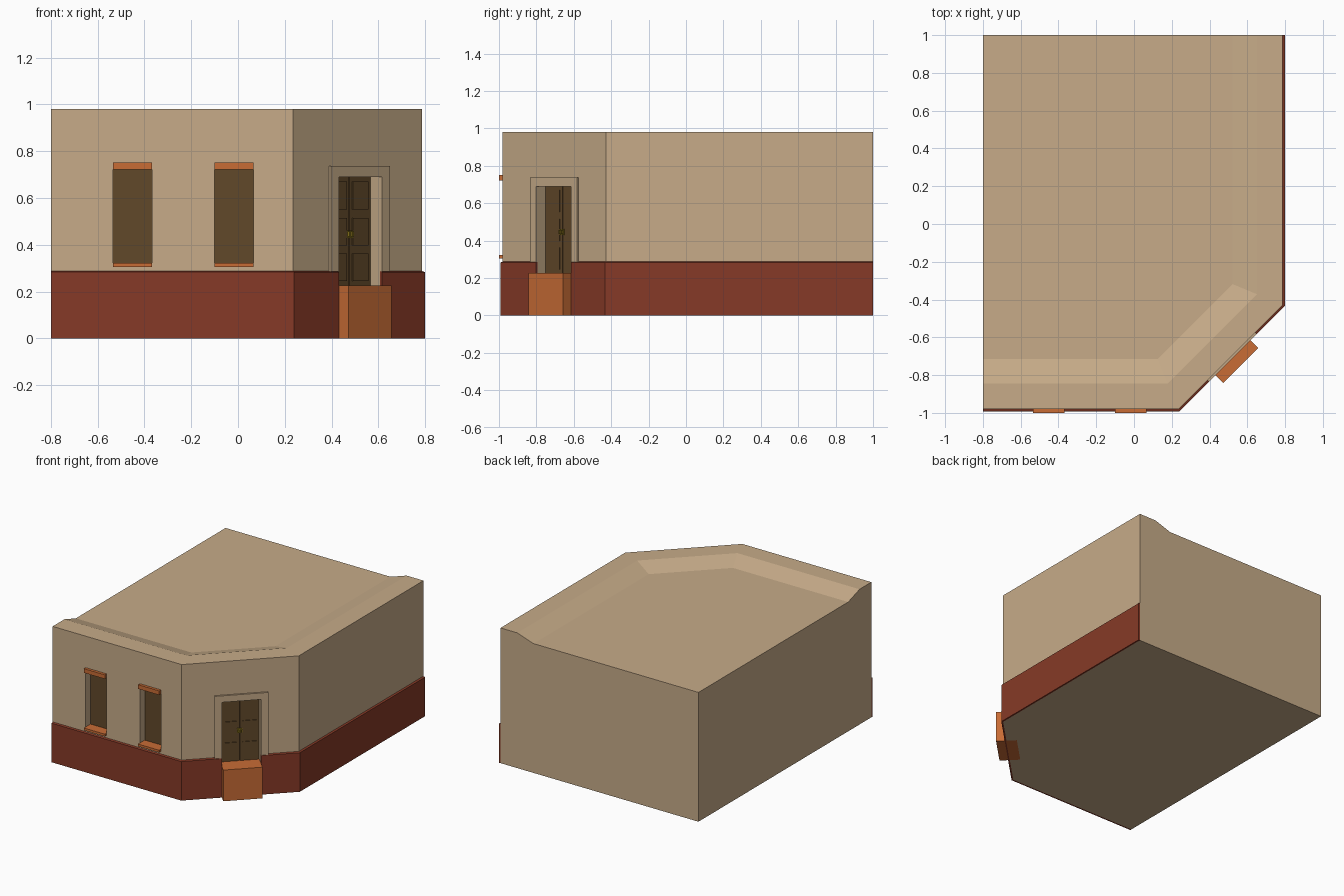
import bpy, bmesh, math
from mathutils import Matrix

if "Cube" in bpy.data.objects:
    bpy.data.objects.remove(bpy.data.objects["Cube"])

LEFT, BACK, FRONT, RIGHT = -0.8, 1.0, -0.98, 0.787
DIAG = 1.215            # chamfered corner lies on x - y = DIAG
DOOR_W, DEPTH = 0.131, 0.07


def material(name, rgb):
    m = bpy.data.materials.new(name)
    m.diffuse_color = (*rgb, 1)
    m.use_nodes = True
    m.node_tree.nodes["Principled BSDF"].inputs["Base Color"].default_value = m.diffuse_color
    return m


PLASTER = material("plaster", (0.57, 0.41, 0.25))
RED = material("red_plinth", (0.24, 0.042, 0.02))
ORANGE = material("terracotta", (0.58, 0.15, 0.036))
WOOD = material("dark_wood", (0.12, 0.066, 0.023))
BRASS = material("brass", (0.26, 0.18, 0.012))


def finish(name, bm, mat=None):
    bmesh.ops.recalc_face_normals(bm, faces=bm.faces[:])
    me = bpy.data.meshes.new(name)
    bm.to_mesh(me)
    bm.free()
    ob = bpy.data.objects.new(name, me)
    bpy.context.collection.objects.link(ob)
    if mat:
        me.materials.append(mat)
    return ob


def boxes(name, ranges, mat=None, frame=Matrix()):
    """One object made of boxes given as (x0, x1, y0, y1, z0, z1)."""
    bm = bmesh.new()
    for x0, x1, y0, y1, z0, z1 in ranges:
        m = (frame @ Matrix.Translation(((x0 + x1) / 2, (y0 + y1) / 2, (z0 + z1) / 2))
             @ Matrix.Diagonal((x1 - x0, y1 - y0, z1 - z0, 1)))
        bmesh.ops.create_cube(bm, size=1, matrix=m)
    return finish(name, bm, mat)


def street_line(d):
    """Front, corner and right wall line moved inward by d."""
    c, y, x = DIAG - d * math.sqrt(2), FRONT + d, RIGHT - d
    return [(LEFT, y), (c + y, y), (x, x - c), (x, BACK)]


def ring(bm, d, z):
    return [bm.verts.new((x, y, z)) for x, y in street_line(d)]


def strip(bm, a, b):
    for i in range(len(a) - 1):
        bm.faces.new((a[i], a[i + 1], b[i + 1], b[i]))


# Building body with sloped parapet along the street sides
bm = bmesh.new()
levels = [ring(bm, d, z) for d, z in ((0, 0), (0, 0.98), (0.135, 0.98), (0.265, 0.937))]
for a, b in zip(levels, levels[1:]):
    strip(bm, a, b)
low, high = (bm.verts.new((LEFT, BACK, z)) for z in (0, 0.937))
bm.faces.new(levels[0] + [low])
bm.faces.new(levels[-1] + [high])
bm.faces.new([l[0] for l in levels] + [high, low])
bm.faces.new([l[-1] for l in levels] + [high, low])
body = finish("building_body", bm, PLASTER)

# Red plinth band on the street sides
bm = bmesh.new()
loops = [ring(bm, d, z) for d, z in ((0, 0), (-0.012, 0), (-0.012, 0.283), (0, 0.288))]
for i in range(4):
    strip(bm, loops[i], loops[(i + 1) % 4])
bm.faces.new([l[0] for l in loops])
bm.faces.new([l[-1] for l in loops])
plinth = finish("plinth_band", bm, RED)

# Door frame of reference: x along the chamfered wall, y inward
(ax, ay), (bx, by) = street_line(0)[1:3]
CORNER = (Matrix.Translation(((ax + bx) / 2 + 0.004, (ay + by) / 2 + 0.004, 0))
          @ Matrix.Rotation(math.radians(45), 4, 'Z'))

# Openings cut for door and windows
windows = [(-0.535, -0.368), (-0.1, 0.067)]
cutters = [
    boxes("door_cutter", [(-DOOR_W, DOOR_W, -0.1, DEPTH, 0.2, 0.69)], None, CORNER),
    boxes("window_cutter", [(a, b, -1.1, FRONT + DEPTH, 0.305, 0.75) for a, b in windows]),
]
for cutter in cutters:
    cutter.hide_render = True
    cutter.hide_set(True)
for ob, cutter in ((body, cutters[0]), (body, cutters[1]), (plinth, cutters[0])):
    mod = ob.modifiers.new("opening", 'BOOLEAN')
    mod.operation, mod.solver, mod.object = 'DIFFERENCE', 'EXACT', cutter

# Windows: pane, lintel and sill
for i, (a, b) in enumerate(windows, 1):
    boxes(f"window_pane_{i}", [(a, b, FRONT + 0.055, FRONT + DEPTH, 0.32, 0.722)], WOOD)
    boxes(f"window_lintel_{i}", [(a, b, -1.0, FRONT + DEPTH, 0.722, 0.752)], ORANGE)
    boxes(f"window_sill_{i}", [(a, b, -1.0, FRONT + DEPTH, 0.305, 0.322)], ORANGE)

# Door surround: two jambs and a head
w = DOOR_W + 0.048
boxes("door_surround", [(-w, -DOOR_W, -0.012, 0, 0.285, 0.69),
                        (DOOR_W, w, -0.012, 0, 0.285, 0.69),
                        (-w, w, -0.012, 0, 0.69, 0.737)], PLASTER, CORNER)

# Doorstep block
boxes("doorstep", [(-DOOR_W, DOOR_W, -0.07, DEPTH, 0, 0.226)], ORANGE, CORNER)

# Double door with three raised panels per leaf
for name, s in (("left", -1), ("right", 1)):
    x0, x1 = sorted((s * 0.002, s * DOOR_W))
    p0, p1 = sorted((s * 0.018, s * 0.112))
    boxes(f"door_leaf_{name}", [(x0, x1, 0.057, DEPTH, 0.226, 0.69)], WOOD, CORNER)
    boxes(f"door_panels_{name}",
          [(p0, p1, 0.052, 0.06, z, z + 0.118) for z in (0.245, 0.397, 0.552)], WOOD, CORNER)

# Door handles and lock plate
boxes("door_handles", [(-0.018, 0.018, 0.051, 0.058, 0.43, 0.462),
                       (-0.014, -0.005, 0.04, 0.052, 0.436, 0.456),
                       (0.005, 0.014, 0.04, 0.052, 0.436, 0.456)], BRASS, CORNER)
